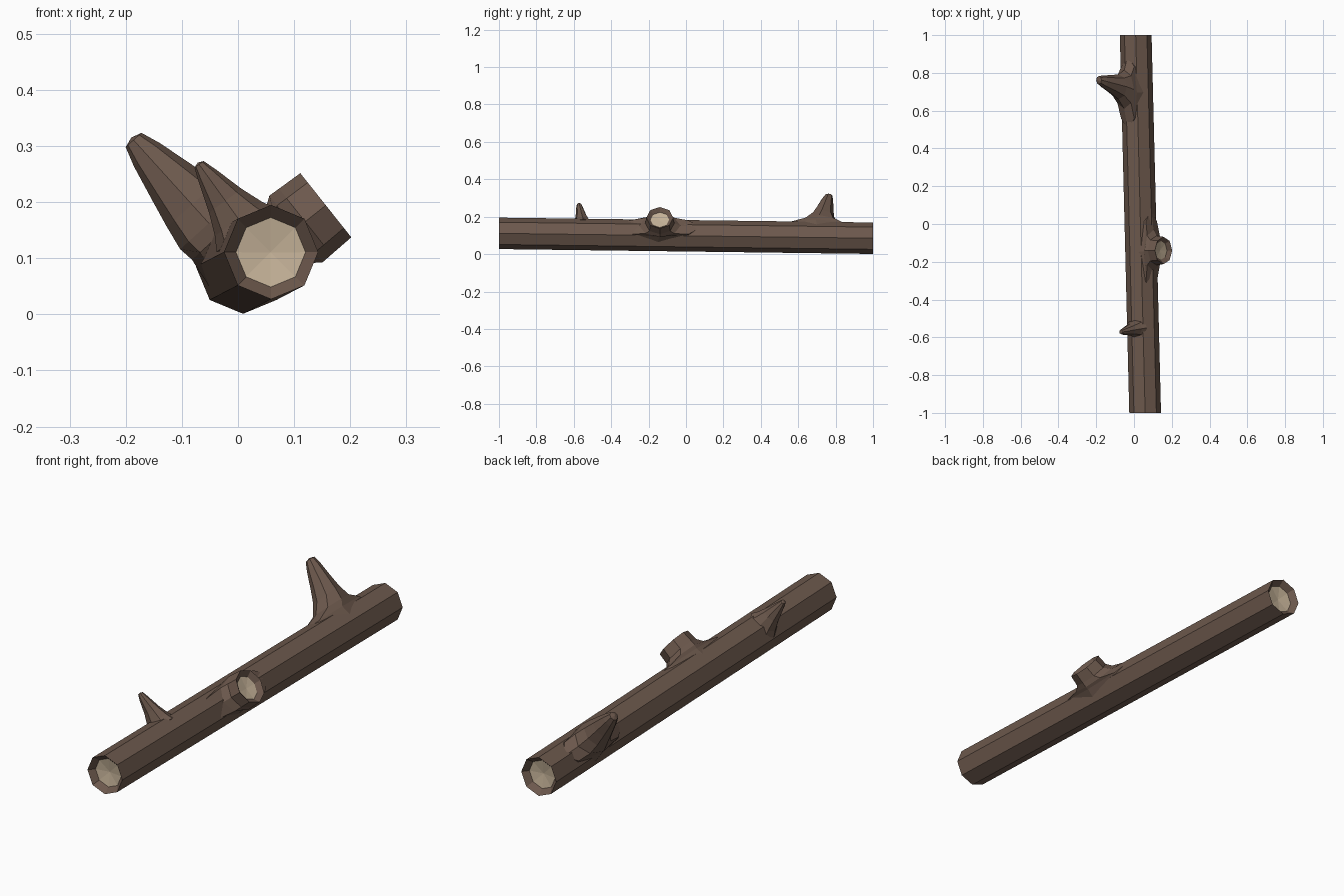
import bpy
import bmesh
import math
from mathutils import Vector

cube = bpy.data.objects.get("Cube")
if cube:
    bpy.data.objects.remove(cube, do_unlink=True)


def material(name, color):
    m = bpy.data.materials.new(name)
    m.use_nodes = True
    m.diffuse_color = (*color, 1)
    m.node_tree.nodes["Principled BSDF"].inputs["Base Color"].default_value = (*color, 1)
    return m


bark = material("brown_bark", (0.15, 0.098, 0.073))
wood = material("pale_cut_wood", (0.55, 0.44, 0.31))
SIDES = 8


def loft(name, rings, axis_a, axis_b, wood_bands=()):
    """Skin octagonal rings (centre, half width a, half width b)."""
    bm = bmesh.new()
    loops = []
    for centre, ra, rb in rings:
        loop = []
        for i in range(SIDES):
            t = math.tau * i / SIDES
            loop.append(bm.verts.new(centre + axis_a * ra * math.cos(t) + axis_b * rb * math.sin(t)))
        loops.append(loop)
    for k in range(len(loops) - 1):
        low, high = loops[k], loops[k + 1]
        for i in range(SIDES):
            j = (i + 1) % SIDES
            face = bm.faces.new((low[i], low[j], high[j], high[i]))
            face.material_index = int(k in wood_bands)
    # Zero-radius rings collapse to points
    bmesh.ops.remove_doubles(bm, verts=bm.verts, dist=0.00001)
    bmesh.ops.recalc_face_normals(bm, faces=bm.faces)
    mesh = bpy.data.meshes.new(name)
    bm.to_mesh(mesh)
    bm.free()
    mesh.materials.append(bark)
    mesh.materials.append(wood)
    obj = bpy.data.objects.new(name, mesh)
    bpy.context.collection.objects.link(obj)
    return obj


def log_axis(y):
    return Vector((0.034 - 0.025 * y, y, 0.098 - 0.013 * y))


def limb(name, y, direction, stations, wood_bands=()):
    """Grow a limb off the log; stations are (distance, y min, y max, half thickness)."""
    u = Vector((direction[0], 0, direction[1])).normalized()
    across = Vector((u.z, 0, -u.x))
    root = log_axis(y)
    rings = []
    for d, y0, y1, half in stations:
        centre = root + u * d
        centre.y = (y0 + y1) / 2
        rings.append((centre, (y1 - y0) / 2, half))
    return loft(name, rings, Vector((0, 1, 0)), across, wood_bands)


# Main log with hollowed, pale cut ends
profile = [(-0.965, 0), (-0.975, 0.062), (-1, 0.084), (1, 0.084), (0.975, 0.062), (0.965, 0)]
loft("log", [(log_axis(y), r, r) for y, r in profile],
     Vector((1, 0, 0)), Vector((0, 0, 1)), wood_bands=(0, 4))

# Sawn-off stub with a flared base
limb("sawn_stub", -0.14, (0.78, 0.62), [
    (0, -0.38, 0.08, 0), (0, -0.38, 0.08, 0.075), (0.07, -0.37, 0.08, 0.066),
    (0.084, -0.25, -0.03, 0.076), (0.105, -0.218, -0.062, 0.075),
    (0.152, -0.212, -0.068, 0.073), (0.134, -0.19, -0.09, 0.052),
    (0.128, -0.14, -0.14, 0)], wood_bands=(6,))

# Large broken branch with a long flare on its front side
limb("large_branch", 0.75, (-0.67, 0.74), [
    (0, 0.5, 0.9, 0), (0, 0.5, 0.9, 0.078), (0.072, 0.5, 0.89, 0.066),
    (0.1, 0.61, 0.815, 0.069), (0.145, 0.66, 0.793, 0.06), (0.2, 0.69, 0.788, 0.047),
    (0.265, 0.72, 0.787, 0.031), (0.3, 0.74, 0.783, 0.019), (0.306, 0.76, 0.76, 0)])

# Small thorn-like twig
limb("small_twig", -0.55, (-0.585, 0.81), [
    (0.03, -0.55, -0.55, 0), (0.055, -0.605, -0.495, 0.066), (0.08, -0.598, -0.51, 0.052),
    (0.12, -0.59, -0.53, 0.036), (0.175, -0.587, -0.55, 0.019),
    (0.2, -0.583, -0.56, 0.01), (0.204, -0.571, -0.571, 0)])
